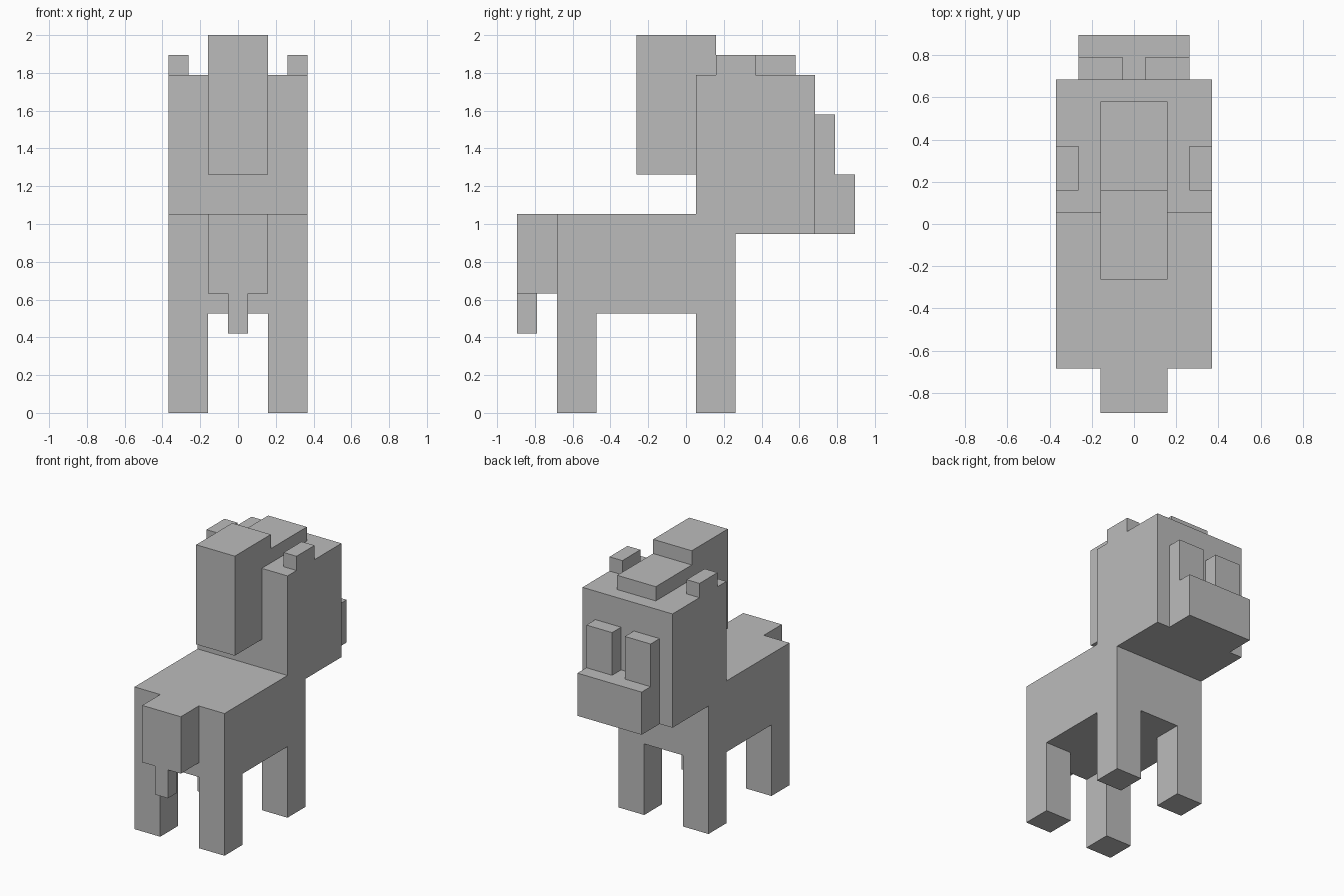
import bpy
import bmesh

if "Cube" in bpy.data.objects:
    bpy.data.objects.remove(bpy.data.objects["Cube"], do_unlink=True)

U = 2 / 19  # one block

grey = bpy.data.materials.new("plain grey")
grey.use_nodes = True
colour = (0.5, 0.5, 0.5, 1)
grey.diffuse_color = colour
grey.node_tree.nodes["Principled BSDF"].inputs["Base Color"].default_value = colour


def prism(name, x0, x1, profile):
    """Extrude a side profile of (y, z) block points from x0 to x1."""
    bm = bmesh.new()
    face = bm.faces.new([bm.verts.new((x0 * U, y * U, z * U)) for y, z in profile])
    side = bmesh.ops.extrude_face_region(bm, geom=[face])["geom"]
    verts = [v for v in side if isinstance(v, bmesh.types.BMVert)]
    bmesh.ops.translate(bm, verts=verts, vec=((x1 - x0) * U, 0, 0))
    bmesh.ops.recalc_face_normals(bm, faces=bm.faces)
    mesh = bpy.data.meshes.new(name)
    bm.to_mesh(mesh)
    bm.free()
    mesh.materials.append(grey)
    obj = bpy.data.objects.new(name, mesh)
    bpy.context.collection.objects.link(obj)
    return obj


def box(name, x, y, z):
    return prism(name, *x, [(y[0], z[0]), (y[1], z[0]), (y[1], z[1]), (y[0], z[1])])


def pair(name, x, y, z):
    box(name + "_left", x, y, z)
    box(name + "_right", (-x[1], -x[0]), y, z)


# Torso and head share one stepped side profile
prism("torso_and_head", -3.5, 3.5, [
    (-6.5, 5), (2.5, 5), (2.5, 9), (6.5, 9),
    (6.5, 17), (0.5, 17), (0.5, 10), (-6.5, 10)])

# Mane hangs behind the head and steps down over the crown
prism("mane", -1.5, 1.5, [
    (-2.5, 12), (0.5, 12), (0.5, 17), (5.5, 17),
    (5.5, 18), (1.5, 18), (1.5, 19), (-2.5, 19)])

# Face
box("muzzle", (-2.5, 2.5), (6.5, 8.5), (9, 12))
pair("eye", (0.5, 2.5), (6.5, 7.5), (12, 15))
pair("ear", (2.5, 3.5), (1.5, 3.5), (17, 18))

# Legs
pair("front_leg", (1.5, 3.5), (0.5, 2.5), (0, 5))
pair("hind_leg", (1.5, 3.5), (-6.5, -4.5), (0, 5))

# Tail
box("tail", (-1.5, 1.5), (-8.5, -6.5), (6, 10))
box("tail_tip", (-0.5, 0.5), (-8.5, -7.5), (4, 6))
